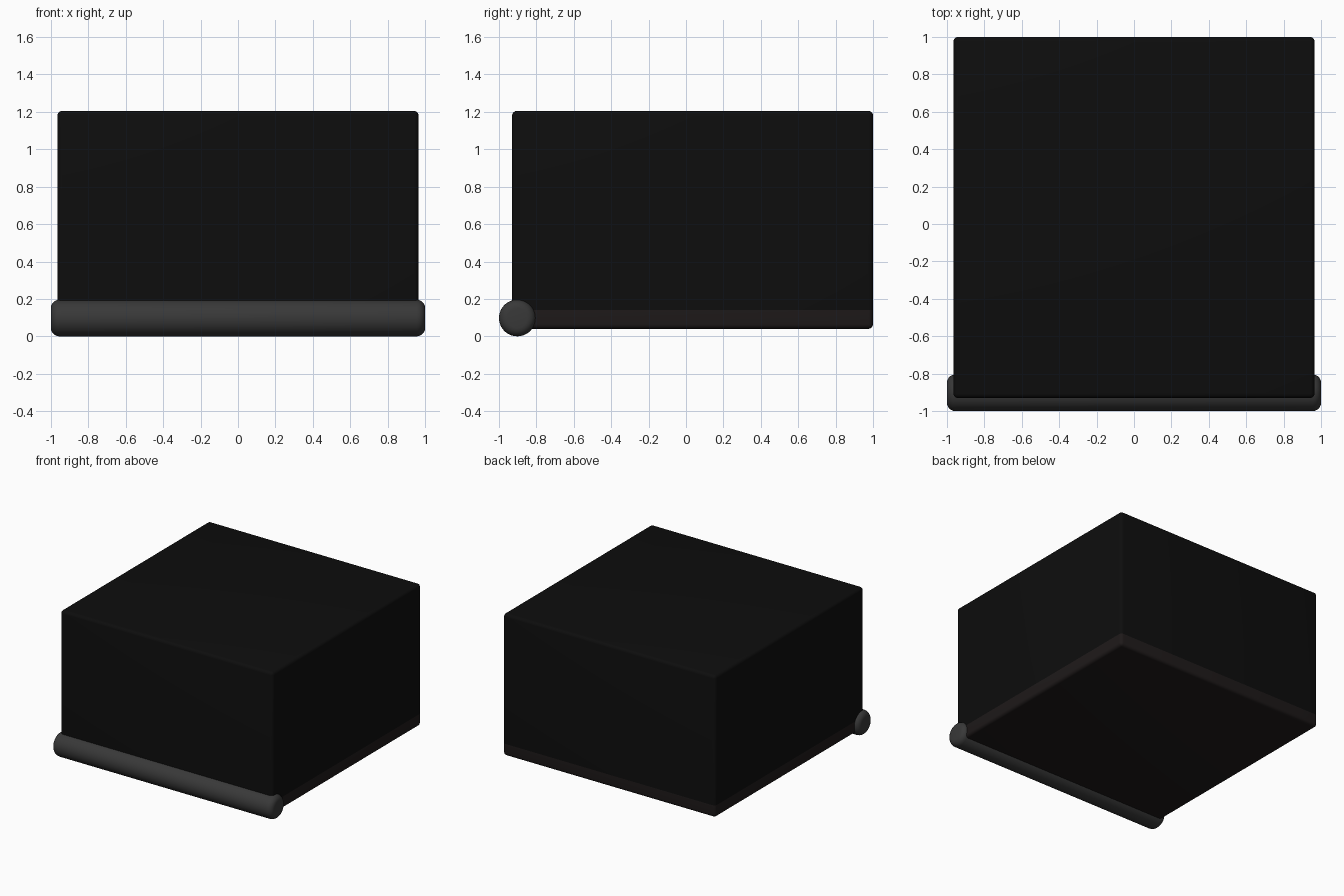
import bpy, bmesh
from math import radians
from mathutils import Vector, Matrix

if "Cube" in bpy.data.objects:
    bpy.data.objects.remove(bpy.data.objects["Cube"])


def finish(name, bm, color):
    mesh = bpy.data.meshes.new(name)
    bm.to_mesh(mesh)
    bm.free()
    obj = bpy.data.objects.new(name, mesh)
    bpy.context.collection.objects.link(obj)
    mat = bpy.data.materials.new(name + "_colour")
    mat.diffuse_color = (*color, 1)
    mat.use_nodes = True
    mat.node_tree.nodes["Principled BSDF"].inputs["Base Color"].default_value = mat.diffuse_color
    mesh.materials.append(mat)
    bpy.ops.object.select_all(action='DESELECT')
    obj.select_set(True)
    bpy.context.view_layer.objects.active = obj
    bpy.ops.object.shade_smooth_by_angle(angle=radians(35))
    return obj


def rounded_block(lo, hi, radius):
    lo, hi = Vector(lo), Vector(hi)
    bm = bmesh.new()
    bmesh.ops.create_cube(bm, size=1, matrix=Matrix.Translation((lo + hi) / 2)
                          @ Matrix.Diagonal((*(hi - lo), 1)))
    bmesh.ops.bevel(bm, geom=bm.edges[:], offset=radius, segments=4,
                    profile=0.5, affect='EDGES')
    return bm


def half_block(name, split_z, keep_top, color):
    bm = rounded_block((-0.965, -0.93, 0.04), (0.965, 1.0, 1.205), 0.025)
    bmesh.ops.bisect_plane(bm, geom=bm.verts[:] + bm.edges[:] + bm.faces[:],
                           plane_co=(0, 0, split_z), plane_no=(0, 0, 1),
                           clear_inner=keep_top, clear_outer=not keep_top)
    return finish(name, bm, color)


# Main box and the thin base layer flush beneath it
half_block("box_body", 0.14, True, (0.004, 0.004, 0.004))
half_block("base_layer", 0.14, False, (0.013, 0.010, 0.010))

# Round bar along the lower front edge, with softened ends
bm = bmesh.new()
bmesh.ops.create_cone(bm, cap_ends=True, segments=48, radius1=0.098,
                      radius2=0.098, depth=2.0,
                      matrix=Matrix.Translation((0, -0.902, 0.098))
                      @ Matrix.Rotation(radians(90), 4, 'Y'))
rims = [e for e in bm.edges if abs(e.verts[0].co.x - e.verts[1].co.x) < 1e-4]
bmesh.ops.bevel(bm, geom=rims, offset=0.045, segments=5, profile=0.5,
                affect='EDGES')
finish("front_bar", bm, (0.04, 0.04, 0.04))
